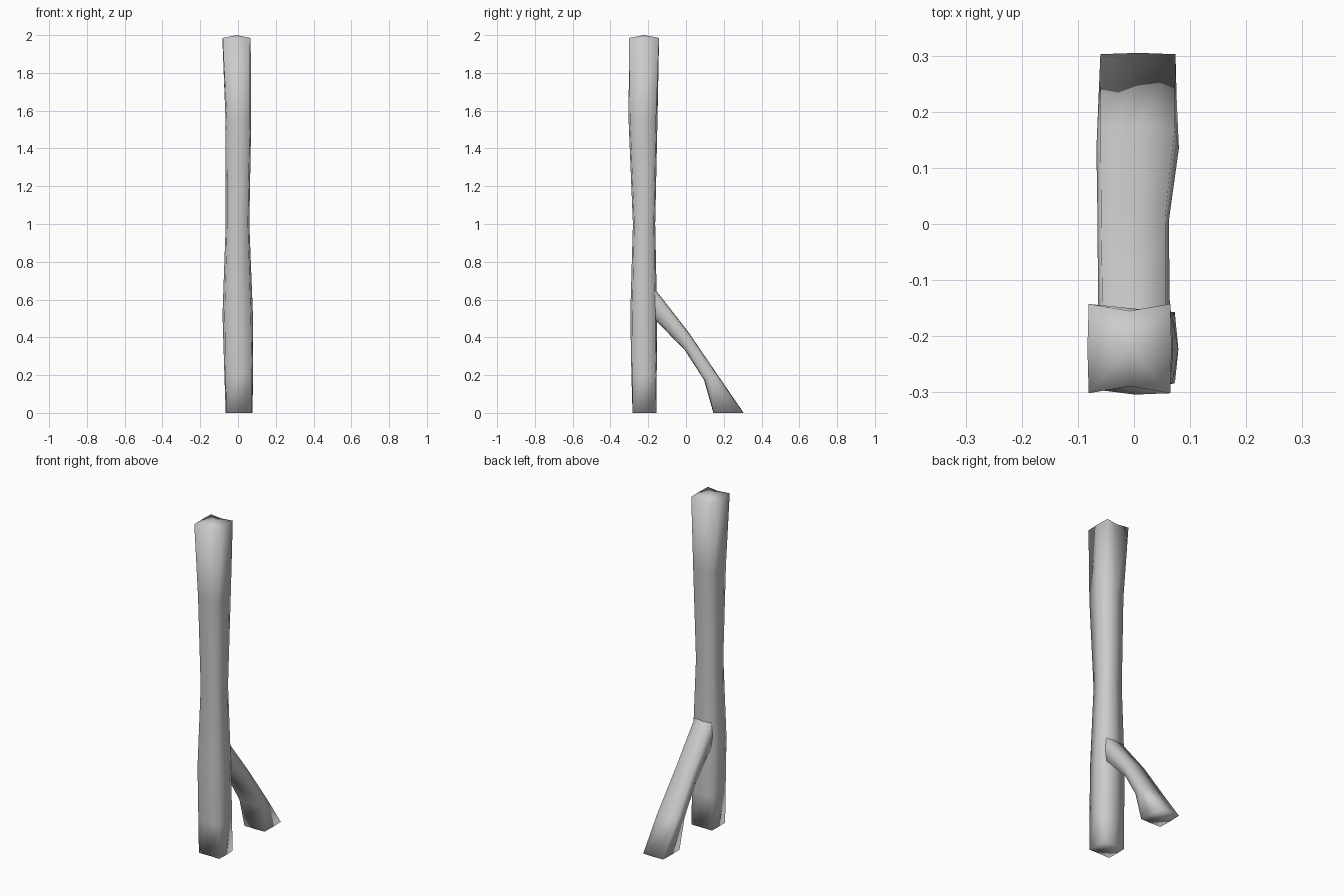
import bpy, bmesh

if "Cube" in bpy.data.objects:
    bpy.data.objects.remove(bpy.data.objects["Cube"])


def octagon(x0, x1, y0, y1, corner, mid):
    """Squarish eight-sided section; corner and mid set how far out the points sit."""
    cx, cy, rx, ry = (x0 + x1) / 2, (y0 + y1) / 2, (x1 - x0) / 2, (y1 - y0) / 2
    dirs = [(-1, -1), (0, -1), (1, -1), (1, 0), (1, 1), (0, 1), (-1, 1), (-1, 0)]
    pts = []
    for dx, dy in dirs:
        k = corner if dx and dy else (mid if dy else 1.0)
        pts.append((cx + dx * rx * k, cy + dy * ry * k))
    return pts


def loft(name, rings, top_bulge=0.0):
    """Skin a list of rings (bottom to top) and cap both ends."""
    bm = bmesh.new()
    loops = [[bm.verts.new(p) for p in ring] for ring in rings]
    for a, b in zip(loops, loops[1:]):
        for i in range(len(a)):
            j = (i + 1) % len(a)
            bm.faces.new((a[i], a[j], b[j], b[i]))
    bm.faces.new(loops[0][::-1])
    tip = bmesh.ops.poke(bm, faces=[bm.faces.new(loops[-1])])["verts"][0]
    tip.co.z += top_bulge
    bmesh.ops.recalc_face_normals(bm, faces=bm.faces)
    mesh = bpy.data.meshes.new(name)
    bm.to_mesh(mesh)
    bm.free()
    mesh.polygons.foreach_set("use_smooth", [True] * len(mesh.polygons))
    obj = bpy.data.objects.new(name, mesh)
    bpy.context.collection.objects.link(obj)
    return obj


# Upright post: z, x range, y range, corner and front/back mid factors
post = [
    (0.00, -0.065, 0.075, -0.285, -0.155, 0.97, 0.95),
    (0.20, -0.072, 0.079, -0.289, -0.155, 0.92, 1.0),
    (0.52, -0.082, 0.079, -0.295, -0.153, 0.86, 1.0),
    (1.00, -0.065, 0.060, -0.281, -0.163, 0.88, 1.0),
    (1.55, -0.066, 0.070, -0.304, -0.151, 0.90, 1.0),
    (1.985, -0.083, 0.067, -0.304, -0.140, 0.97, 0.82),
]
loft("upright_post",
     [[(x, y, z) for x, y in octagon(x0, x1, y0, y1, c, m)]
      for z, x0, x1, y0, y1, c, m in post], top_bulge=0.015)

# Diagonal brace: lower edge (y, z), upper edge (y, z), x range, corner factor
brace = [
    ((0.145, 0.0), (0.305, 0.0), -0.062, 0.076, 0.97),
    ((0.095, 0.175), (0.175, 0.19), -0.067, 0.080, 0.90),
    ((-0.005, 0.33), (0.015, 0.425), -0.065, 0.062, 0.90),
    ((-0.16, 0.49), (-0.16, 0.65), -0.064, 0.064, 0.88),
    ((-0.20, 0.53), (-0.20, 0.69), -0.056, 0.056, 0.88),
]
rings = []
for lo, up, x0, x1, c in brace:
    ring = []
    for x, t in octagon(x0, x1, 0.0, 1.0, c, 1.0):
        ring.append((x, lo[0] + (up[0] - lo[0]) * t, lo[1] + (up[1] - lo[1]) * t))
    rings.append(ring)
loft("diagonal_brace", rings)
